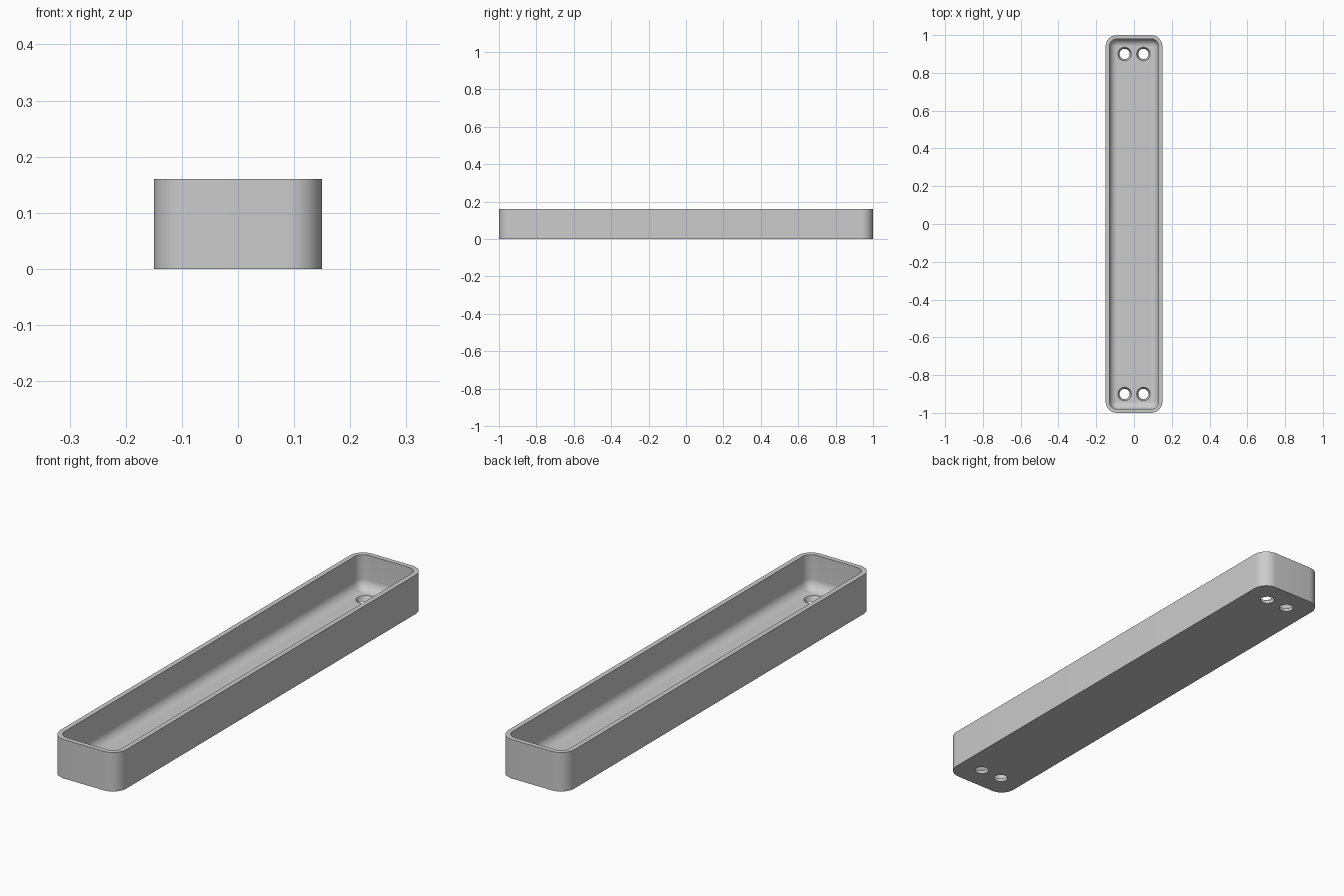
import bpy, bmesh
from math import sin, cos, pi

if "Cube" in bpy.data.objects:
    bpy.data.objects.remove(bpy.data.objects["Cube"])

HALF_X, HALF_Y, HEIGHT = 0.15, 1.0, 0.16
CORNER, WALL, FLOOR = 0.06, 0.02, 0.02
FILLET = CORNER - WALL
STEPS = 12

grey = bpy.data.materials.new("plain grey")
grey.use_nodes = True
colour = (0.6, 0.6, 0.6, 1)
grey.diffuse_color = colour
grey.node_tree.nodes["Principled BSDF"].inputs["Base Color"].default_value = colour


def rounded_ring(bm, inset, z):
    """Rounded rectangle of vertices, shrunk by inset."""
    radius = max(CORNER - inset, 0.001)
    cx, cy = HALF_X - inset - radius, HALF_Y - inset - radius
    ring = []
    for q, (sx, sy) in enumerate([(1, 1), (-1, 1), (-1, -1), (1, -1)]):
        for i in range(STEPS + 1):
            a = (q + i / STEPS) * pi / 2
            ring.append(bm.verts.new((sx * cx + radius * cos(a), sy * cy + radius * sin(a), z)))
    return ring


# Tray shell: outer wall, rim, inner wall, then a rounded fillet into the floor
profile = [(0, 0), (0, HEIGHT), (WALL, HEIGHT)]
for i in range(STEPS + 1):
    a = i / STEPS * pi / 2
    profile.append((WALL + FILLET * (1 - cos(a)), FLOOR + FILLET * (1 - sin(a))))

bm = bmesh.new()
rings = [rounded_ring(bm, inset, z) for inset, z in profile]
for low, high in zip(rings, rings[1:]):
    for i in range(len(low)):
        j = (i + 1) % len(low)
        bm.faces.new((low[i], low[j], high[j], high[i]))
bm.faces.new(rings[0][::-1])
bm.faces.new(rings[-1])
bmesh.ops.recalc_face_normals(bm, faces=bm.faces)
mesh = bpy.data.meshes.new("tray")
bm.to_mesh(mesh)
bm.free()
mesh.materials.append(grey)
tray = bpy.data.objects.new("tray", mesh)
bpy.context.collection.objects.link(tray)

# Tapered screw holes, a pair at each end
HOLE_LOW, HOLE_HIGH = 0.027, 0.036
slope = (HOLE_HIGH - HOLE_LOW) / FLOOR
bm = bmesh.new()
for x in (-0.05, 0.05):
    for y in (-0.9, 0.9):
        made = bmesh.ops.create_cone(bm, cap_ends=True, segments=40, depth=FLOOR * 2,
                                     radius1=HOLE_LOW - slope * FLOOR / 2,
                                     radius2=HOLE_HIGH + slope * FLOOR / 2)
        bmesh.ops.translate(bm, verts=made["verts"], vec=(x, y, FLOOR / 2))
mesh = bpy.data.meshes.new("hole_cutter")
bm.to_mesh(mesh)
bm.free()
mesh.materials.append(grey)
cutter = bpy.data.objects.new("hole_cutter", mesh)
bpy.context.collection.objects.link(cutter)
cutter.hide_render = True

cut = tray.modifiers.new("screw holes", "BOOLEAN")
cut.operation = "DIFFERENCE"
cut.solver = "EXACT"
cut.object = cutter
bpy.ops.object.select_all(action="DESELECT")
bpy.context.view_layer.objects.active = tray
tray.select_set(True)
bpy.ops.object.modifier_apply(modifier=cut.name)
bpy.data.objects.remove(cutter)
bpy.ops.object.shade_smooth_by_angle(angle=pi / 6)
